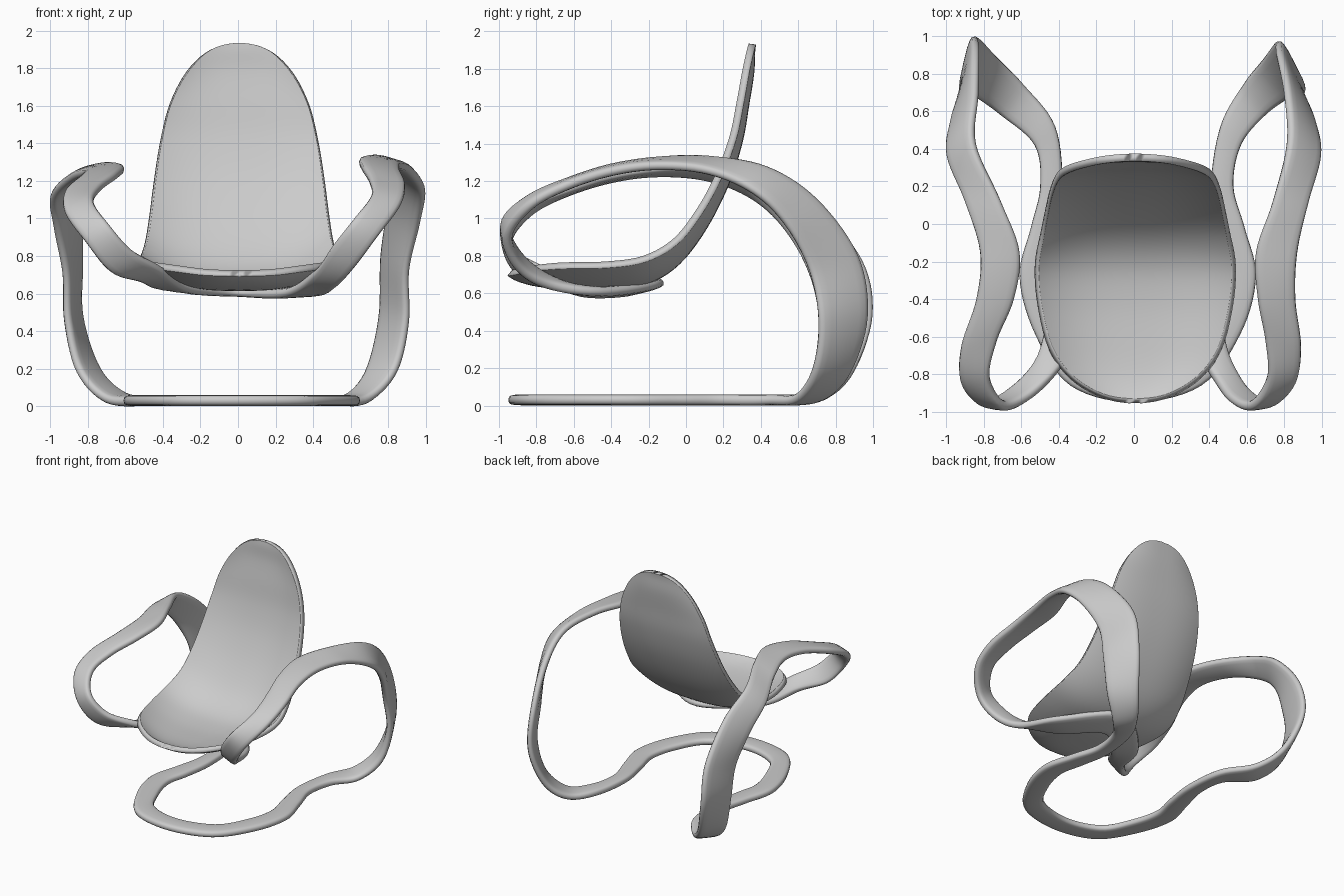
import bpy, bmesh, math
from mathutils import Vector

if "Cube" in bpy.data.objects:
    bpy.data.objects.remove(bpy.data.objects["Cube"])


def catmull(p0, p1, p2, p3, t):
    """Smooth interpolation of equal-length number rows."""
    return [0.5 * (2 * b + (c - a) * t + (2 * a - 5 * b + 4 * c - d) * t * t
                   + (3 * b - a - 3 * c + d) * t ** 3)
            for a, b, c, d in zip(p0, p1, p2, p3)]


def finish(name, bm):
    mesh = bpy.data.meshes.new(name)
    bm.to_mesh(mesh)
    bm.free()
    ob = bpy.data.objects.new(name, mesh)
    bpy.context.collection.objects.link(ob)
    bpy.ops.object.select_all(action='DESELECT')
    ob.select_set(True)
    bpy.context.view_layer.objects.active = ob
    bpy.ops.object.shade_smooth_by_angle(angle=math.radians(50))
    return ob


# --- Frame: one closed ribbon, given by its two edges on the right side ---
# floor part: outer x, y, inner x, y, extra x on the left side
floor = [
    (0, -.95, 0, -.79, 0), (.36, -.86, .29, -.71, -.02),
    (.57, -.58, .43, -.50, -.04), (.65, -.28, .49, -.27, -.04),
    (.59, -.02, .45, -.06, -.04), (.53, .20, .41, .20, -.03),
    (.57, .42, .46, .52, -.04)]
# rising back, armrest, front bend, seat support: edge, edge, extra x left for each
arm = [
    (.70, .58, .04, .58, .74, .05, .01, .01), (.84, .68, .19, .69, .88, .19, .01, .05),
    (.90, .71, .45, .76, .97, .48, .01, .08), (.90, .66, .72, .77, .92, .80, .02, .07),
    (.96, .53, .97, .81, .70, 1.10, .01, .03), (.99, .36, 1.14, .82, .43, 1.27, .00, .03),
    (.93, .12, 1.25, .74, .12, 1.32, -.03, -.03), (.87, -.15, 1.28, .65, -.15, 1.31, -.05, -.04),
    (.86, -.40, 1.25, .66, -.40, 1.27, -.02, -.02), (.89, -.65, 1.17, .70, -.62, 1.20, .03, .03),
    (.86, -.84, 1.06, .71, -.82, 1.12, .06, .06), (.74, -.95, .90, .62, -.965, 1.00, .07, .07),
    (.62, -.90, .74, .51, -.93, .86, .06, .06), (.52, -.74, .64, .41, -.80, .72, .01, .01),
    (.40, -.42, .61, .25, -.58, .605, 0, 0), (0, -.12, .66, 0, -.36, .60, 0, 0)]
right = [(a, b, .03, c, d, .03, e, e) for a, b, c, d, e in floor] + arm


def left_row(r):
    """Mirror a row; the left arm sits slightly lower and enters the seat higher."""
    s = .97 if r[2] > .7 else 1
    lift = .035 if .5 < r[2] < .7 and r[0] < .6 else 0
    return (-r[0] - r[6], r[1], r[2] * s + lift,
            -r[3] - r[7], r[4] + max(0, r[4] - .7) * .1, r[5] * s + lift * .6)


rows = [r[:6] for r in right] + [left_row(r) for r in right[-2:0:-1]]
n, STEPS, SIDES, HALF = len(rows), 7, 16, .029
samples = [catmull(rows[i - 1], rows[i], rows[(i + 1) % n], rows[(i + 2) % n], k / STEPS)
           for i in range(n) for k in range(STEPS)]
centres = [(Vector(s[:3]) + Vector(s[3:])) / 2 for s in samples]


def soft(v):
    return math.copysign(abs(v) ** .6, v)


bm = bmesh.new()
rings = []
for i, s in enumerate(samples):
    across = (Vector(s[:3]) - Vector(s[3:])) / 2
    along = centres[(i + 1) % len(samples)] - centres[i - 1]
    normal = along.cross(across).normalized()
    rings.append([bm.verts.new(centres[i]
                               + across * soft(math.cos(2 * math.pi * j / SIDES))
                               + normal * HALF * soft(math.sin(2 * math.pi * j / SIDES)))
                  for j in range(SIDES)])
for i, ring in enumerate(rings):
    prev = rings[i - 1]
    for j in range(SIDES):
        bm.faces.new((prev[j - 1], prev[j], ring[j], ring[j - 1]))
bmesh.ops.recalc_face_normals(bm, faces=bm.faces)
finish("ribbon_frame", bm)

# --- Seat shell: half width, centre line y z, rim line y z, front to top ---
seat = [
    (0, -.93, .725, -.93, .725), (.17, -.885, .70, -.905, .73),
    (.33, -.79, .675, -.81, .75), (.44, -.64, .66, -.66, .765),
    (.50, -.42, .655, -.43, .77), (.515, -.22, .685, -.23, .80),
    (.488, -.06, .785, -.07, .89), (.465, .08, .97, .05, 1.04),
    (.443, .195, 1.20, .15, 1.22), (.41, .265, 1.42, .23, 1.43),
    (.36, .30, 1.62, .27, 1.62), (.27, .325, 1.78, .30, 1.785),
    (.15, .33, 1.89, .325, 1.90), (0, .335, 1.935, .335, 1.935)]


def beyond(r):
    return (-r[0],) + r[1:]


ext = [beyond(seat[1])] + seat + [beyond(seat[-2])]
profile = [catmull(*ext[i:i + 4], k / 5) for i in range(len(seat) - 1) for k in range(5)]
profile.append(seat[-1])
COLS = 28
bm = bmesh.new()
grid = []
for w, yc, zc, yr, zr in profile:
    line = []
    for j in range(COLS + 1):
        u = math.sin(math.pi / 2 * (2 * j / COLS - 1))
        f = abs(u) ** 2.8
        line.append(bm.verts.new((.007 + w * u, yc + (yr - yc) * f, zc + (zr - zc) * f)))
    grid.append(line)
for a, b in zip(grid, grid[1:]):
    for j in range(COLS):
        bm.faces.new((a[j], a[j + 1], b[j + 1], b[j]))
bmesh.ops.remove_doubles(bm, verts=bm.verts, dist=.0005)
shell = finish("seat_shell", bm)
solid = shell.modifiers.new("thickness", 'SOLIDIFY')
solid.thickness = .04
solid.offset = -1
